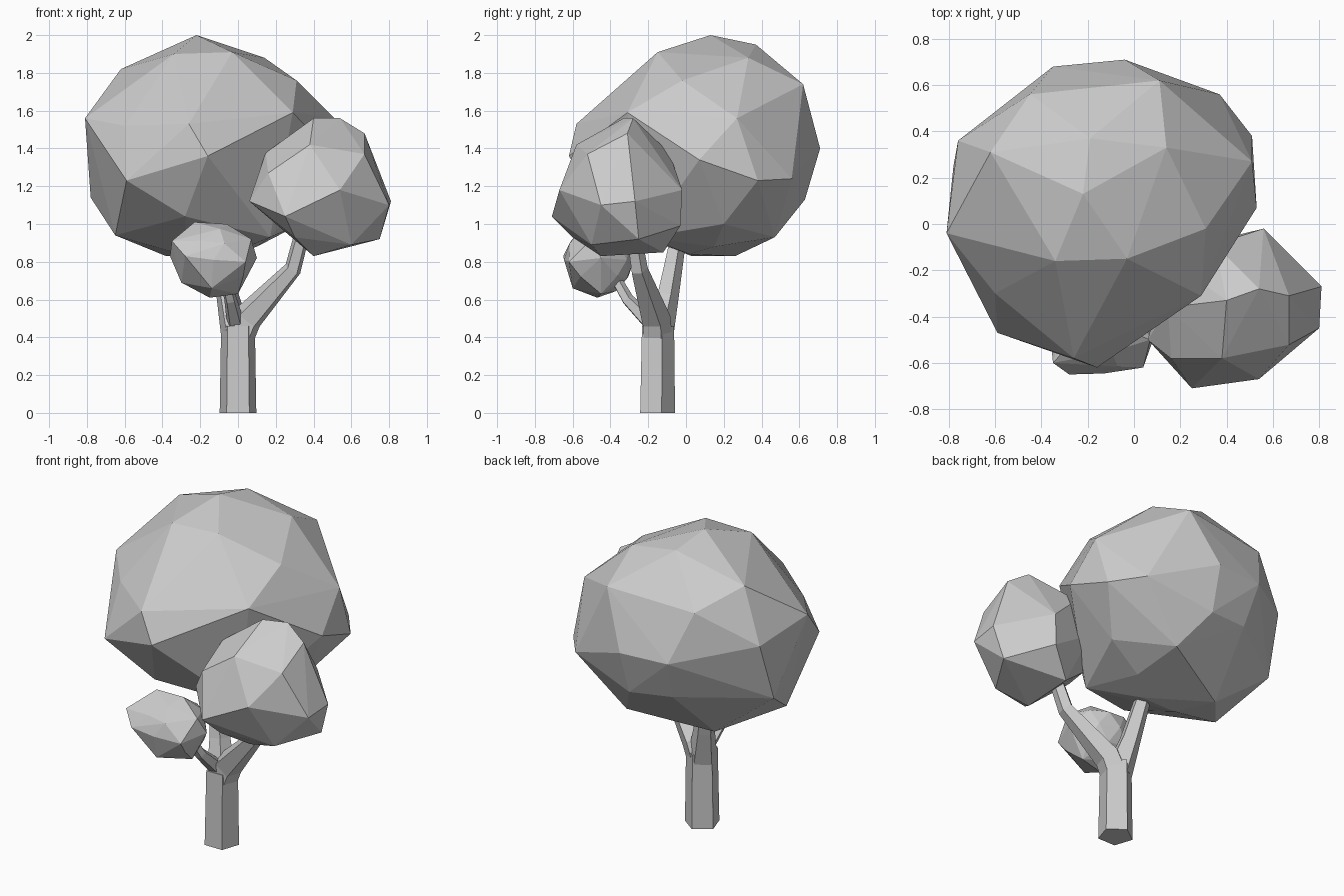
import bpy, bmesh, math, random
from mathutils import Vector

random.seed(4)


def finish(bm, name):
    bmesh.ops.recalc_face_normals(bm, faces=bm.faces)
    me = bpy.data.meshes.new(name)
    bm.to_mesh(me)
    bm.free()
    bpy.context.collection.objects.link(bpy.data.objects.new(name, me))


def limb(name, path, radii, sides=5):
    """Tapered low-poly tube; rings face the average path direction."""
    pts = [Vector(p) for p in path]
    bm = bmesh.new()
    rings = []
    for i, (p, r) in enumerate(zip(pts, radii)):
        d = pts[min(i + 1, len(pts) - 1)] - pts[max(i - 1, 0)]
        q = Vector((0, 0, 1)).rotation_difference(d)
        angles = [math.pi / 2 + k * math.tau / sides for k in range(sides)]
        rings.append([bm.verts.new(p + q @ Vector((r * math.cos(a), r * math.sin(a), 0)))
                      for a in angles])
    for a, b in zip(rings, rings[1:]):
        for k in range(sides):
            n = (k + 1) % sides
            bm.faces.new((a[k], a[n], b[n], b[k]))
    bm.faces.new(rings[0])
    bm.faces.new(rings[-1])
    finish(bm, name)


def foliage(name, centre, size, keys, gap, fill_from=-9):
    """Faceted clump: hull of outline points, filled in (behind y = fill_from)
    from a jittered icosphere."""
    c, s = Vector(centre), Vector(size)
    keys = [Vector(k) for k in keys]
    src = bmesh.new()
    bmesh.ops.create_icosphere(src, subdivisions=2, radius=1)
    pts = list(keys)
    for v in src.verts:
        p = c + v.co.normalized() * s * random.uniform(0.95, 0.99)
        if p.y > fill_from and all((p - k).length > gap for k in keys):
            pts.append(p)
    src.free()
    bm = bmesh.new()
    for p in pts:
        bm.verts.new(p)
    bmesh.ops.convex_hull(bm, input=bm.verts)
    bmesh.ops.delete(bm, geom=[v for v in bm.verts if not v.link_faces], context='VERTS')
    finish(bm, name)


# Trunk and three branches
limb("trunk", [(0, -0.16, 0), (0, -0.157, 0.46)], [0.102, 0.094])
limb("right_branch", [(0.005, -0.157, 0.4), (0.05, -0.165, 0.5), (0.29, -0.25, 0.76),
                      (0.34, -0.28, 0.95)], [0.085, 0.083, 0.048, 0.042])
limb("back_branch", [(-0.01, -0.15, 0.42), (-0.055, -0.1, 0.62), (-0.12, -0.04, 0.95)],
     [0.085, 0.062, 0.045])
limb("front_branch", [(-0.01, -0.17, 0.46), (-0.04, -0.31, 0.6), (-0.08, -0.4, 0.76)],
     [0.05, 0.034, 0.028])

# Large crown
foliage("large_crown", (-0.14, 0.06, 1.4), (0.67, 0.65, 0.58), [
    (-0.22, 0.13, 2.0), (0.14, 0.33, 1.88), (-0.03, -0.15, 1.91), (-0.34, -0.16, 1.9),
    (-0.62, 0.31, 1.82), (0.11, 0.62, 1.74), (0.51, 0.27, 1.56), (0.53, 0.07, 1.34),
    (0.51, 0.38, 1.23), (0.37, 0.56, 1.24), (0.29, -0.31, 1.59), (-0.16, -0.62, 1.36),
    (-0.26, -0.58, 1.53), (-0.59, -0.47, 1.23), (-0.6, -0.3, 1.52), (-0.81, -0.04, 1.56),
    (-0.76, 0.36, 1.5), (-0.78, 0.25, 1.14), (-0.65, -0.06, 0.94), (-0.38, 0.26, 0.83),
    (-0.27, 0.03, 0.83), (-0.04, 0.71, 1.4), (-0.35, 0.68, 1.4), (-0.19, 0.37, 1.95),
    (-0.05, 0.63, 1.13), (0.08, 0.47, 0.93), (-0.45, 0.56, 1.7), (-0.28, -0.42, 1.04),
    (0.17, -0.22, 0.93), (0.31, -0.02, 1.76), (0.1, 0.15, 0.88), (-0.04, 0.02, 0.84),
    (0.33, 0.2, 1.0)], 0.26, -0.1)

# Middle crown on the right
foliage("right_crown", (0.44, -0.36, 1.19), (0.35, 0.34, 0.36), [
    (0.4, -0.33, 1.56), (0.54, -0.28, 1.56), (0.67, -0.31, 1.48), (0.81, -0.27, 1.12),
    (0.8, -0.45, 1.1), (0.25, -0.71, 1.04), (0.54, -0.67, 1.18), (0.16, -0.58, 1.27),
    (0.4, -0.45, 0.83), (0.06, -0.5, 1.12), (0.56, -0.02, 1.18), (0.75, -0.25, 0.92),
    (0.55, -0.03, 0.99), (0.4, -0.12, 0.85), (0.38, -0.58, 1.42), (0.6, -0.5, 0.89),
    (0.3, -0.6, 0.93)], 0.2)

# Small crown at the front
foliage("small_crown", (-0.13, -0.46, 0.81), (0.22, 0.19, 0.2), [
    (-0.36, -0.5, 0.83), (-0.3, -0.5, 0.69), (-0.15, -0.47, 0.61), (0.0, -0.45, 0.63),
    (0.1, -0.45, 0.82), (0.07, -0.5, 0.92), (-0.06, -0.45, 1.0), (-0.23, -0.47, 1.01),
    (-0.28, -0.65, 0.83), (0.04, -0.62, 0.8), (-0.14, -0.6, 0.66), (-0.35, -0.6, 0.91)], 0.1)
